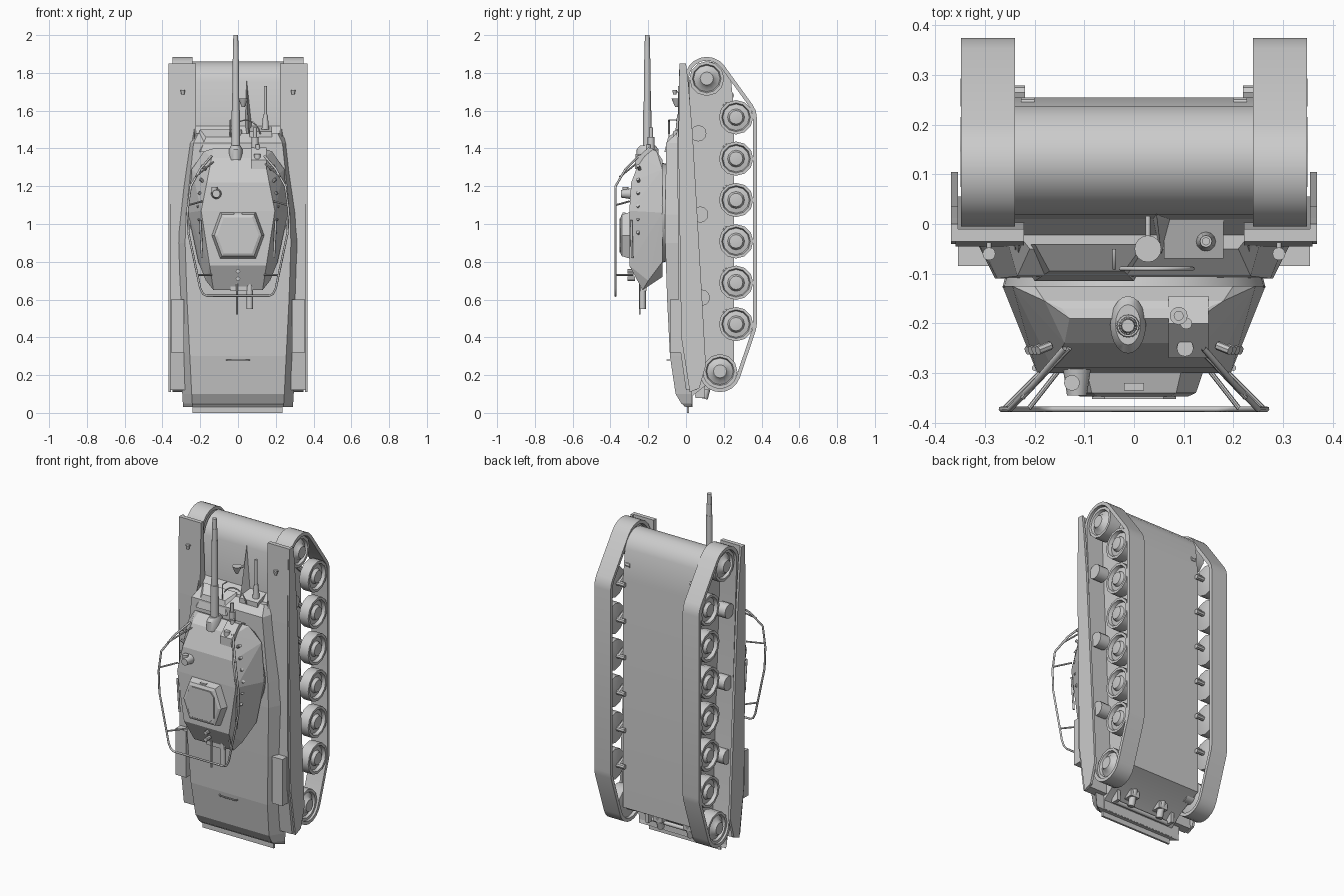
import bpy, bmesh, math
from mathutils import Vector, Matrix
from mathutils.geometry import convex_hull_2d


def finish(name, bm, smooth=False):
    bmesh.ops.recalc_face_normals(bm, faces=bm.faces)
    me = bpy.data.meshes.new(name)
    bm.to_mesh(me)
    bm.free()
    if smooth:
        for p in me.polygons:
            p.use_smooth = True
        me.set_sharp_from_angle(angle=math.radians(35))
    ob = bpy.data.objects.new(name, me)
    bpy.context.collection.objects.link(ob)
    return ob


def hull(name, pts):
    bm = bmesh.new()
    for p in pts:
        bm.verts.new(p)
    bmesh.ops.convex_hull(bm, input=bm.verts[:])
    bmesh.ops.dissolve_limit(bm, angle_limit=0.01, verts=bm.verts[:], edges=bm.edges[:])
    return finish(name, bm)


def skin(name, rings, caps=True, loop=False, smooth=False):
    bm = bmesh.new()
    vs = [[bm.verts.new(p) for p in r] for r in rings]
    n = len(vs[0])
    for k in range(len(vs) if loop else len(vs) - 1):
        a, b = vs[k], vs[(k + 1) % len(vs)]
        for i in range(n):
            j = (i + 1) % n
            bm.faces.new((a[i], a[j], b[j], b[i]))
    if caps and not loop:
        bm.faces.new(vs[0])
        bm.faces.new(vs[-1])
    return finish(name, bm, smooth)


def prism(name, yz, x0, x1, smooth=False):
    return skin(name, [[(x, y, z) for y, z in yz] for x in (x0, x1)], smooth=smooth)


def box(name, x, y, z):
    return prism(name, [(y[0], z[0]), (y[1], z[0]), (y[1], z[1]), (y[0], z[1])], *x)


def rod(name, p, q, r0, r1=None, n=12):
    p, q = Vector(p), Vector(q)
    bm = bmesh.new()
    m = Matrix.Translation((p + q) / 2) @ (q - p).to_track_quat('Z', 'Y').to_matrix().to_4x4()
    bmesh.ops.create_cone(bm, cap_ends=True, segments=n, radius1=r0,
                          radius2=r0 if r1 is None else r1, depth=(q - p).length, matrix=m)
    return finish(name, bm, True)


def lathe(name, prof, y, z, s, n=12):
    return skin(name, [[(s * x, y + r * math.cos(2 * math.pi * i / n), z + r * math.sin(2 * math.pi * i / n))
                        for i in range(n)] for x, r in prof], smooth=True)


def pipe(name, pts, r):
    cu = bpy.data.curves.new(name, 'CURVE')
    cu.dimensions, cu.bevel_depth, cu.bevel_resolution = '3D', r, 1
    sp = cu.splines.new('POLY')
    sp.points.add(len(pts) - 1)
    for q, p in zip(sp.points, pts):
        q.co = (*p, 1)
    ob = bpy.data.objects.new(name, cu)
    bpy.context.collection.objects.link(ob)


# lower hull with rounded nose, flat belly and recessed tail plate
nose = [(0.13 + 0.115 * math.cos(a), 1.72 + 0.14 * math.sin(a)) for a in
        [math.radians(165 - 18 * i) for i in range(9)]]
prism("lower_hull", [(-0.055, 1.44), (0.01, 1.52)] + nose +
      [(0.255, 1.6), (0.255, 0.22), (0.11, 0.15), (0.035, 0.09), (0.035, 0.035), (-0.01, 0.035), (-0.04, 0.1),
       (-0.08, 0.4)], -0.24, 0.24, True)

# upper hull lofted along its length: z, deck half width, deck y, base half width, base y
secs = [(0.03, 0.24, 0.0, 0.29, 0.035), (0.05, 0.242, -0.025, 0.292, 0.03), (0.1, 0.245, -0.055, 0.295, 0.03),
        (0.3, 0.255, -0.085, 0.31, 0.02), (0.6, 0.27, -0.1, 0.33, 0.01), (0.9, 0.28, -0.11, 0.335, 0.0),
        (1.05, 0.275, -0.11, 0.32, 0.0), (1.43, 0.235, -0.105, 0.265, 0.0), (1.48, 0.21, -0.05, 0.25, 0.0)]
skin("upper_hull", [[(-wb, yb, z), (-wt, yt, z), (wt, yt, z), (wb, yb, z)] for z, wt, yt, wb, yb in secs])
box("tail_plate", (-0.24, 0.235), (0.004, 0.016), (0, 0.05))
pipe("deck_handle", [(-0.06, -0.088, 0.28), (-0.05, -0.1, 0.28), (0.05, -0.1, 0.28), (0.06, -0.088, 0.28)], 0.004)
# driver hood, sensor box and its gun, glacis fittings
hull("driver_hood", [(-0.24, -0.05, 1.4), (-0.2, -0.115, 1.38), (0.0, -0.115, 1.38), (0.03, -0.05, 1.4),
                     (-0.2, -0.04, 1.5), (-0.17, -0.095, 1.46), (-0.02, -0.095, 1.46), (0.02, -0.04, 1.5)])
hull("bow_gun_box", [(x, y, z) for x in (0.06, 0.18) for y, z in ((0.015, 1.52), (-0.07, 1.49), (-0.07, 1.38), (0.015, 1.38))])
rod("bow_gun_base", (0.145, -0.035, 1.5), (0.145, -0.035, 1.58), 0.02, 0.012)
rod("bow_gun", (0.145, -0.035, 1.56), (0.145, -0.035, 1.73), 0.008)
hull("splash_ridge", [(0.035, 0.02, 1.48), (0.08, 0.02, 1.48), (0.055, -0.06, 1.48), (0.045, 0.02, 1.77)])
rod("headlight", (0.028, -0.05, 1.62), (0.028, -0.05, 1.665), 0.008, 0.027, 16)
rod("headlight_stem", (0.028, -0.05, 1.64), (0.028, 0.03, 1.64), 0.005)
pipe("cable_guard", [(0.04 + 0.08 * math.sin(t), -0.09, 1.46 + 0.09 * math.cos(t))
                     for t in [-1 + 0.3 * i for i in range(9)]], 0.004)
pipe("front_rail", [(-0.04, -0.06, 1.44), (-0.04, -0.09, 1.45), (-0.04, -0.09, 1.55), (-0.04, -0.05, 1.55)], 0.004)

# running gear
T = 0.02
road = [(0.265, 1.565 - 0.219 * i) for i in range(6)]
circles = [((0.11, 1.77), 0.115), ((0.18, 0.22), 0.11)] + [(c, 0.11) for c in road]
N = 20
outer, inner = [], []
for (cy, cz), r in circles:
    for k in range(N):
        a = 2 * math.pi * k / N
        outer.append(Vector((cy + r * math.cos(a), cz + r * math.sin(a))))
        inner.append(Vector((cy + (r - T) * math.cos(a), cz + (r - T) * math.sin(a))))
ids = convex_hull_2d(outer)
wheel = [(0.27, 0.03), (0.285, 0.091), (0.345, 0.091), (0.345, 0.076), (0.325, 0.07), (0.33, 0.045),
         (0.348, 0.036), (0.35, 0.02)]
drive = [(0.25, 0.05), (0.26, 0.092), (0.335, 0.092), (0.335, 0.076), (0.32, 0.07), (0.33, 0.05), (0.35, 0.035)]
for s, side in ((1, "right"), (-1, "left")):
    skin("track_" + side, [[(s * x, *p[i]) for i in ids] for x, p in
                           ((0.24, outer), (0.348, outer), (0.348, inner), (0.24, inner))], loop=True, smooth=True)
    for i, (y, z) in enumerate(road):
        lathe(f"road_wheel_{side}_{i}", wheel, y, z, s)
        rod(f"swing_arm_{side}_{i}", (s * 0.235, y - 0.06, z + 0.07), (s * 0.26, y, z), 0.014, 0.014, 8)
        rod(f"axle_{side}_{i}", (s * 0.22, y, z), (s * 0.3, y, z), 0.014, 0.014, 8)
    lathe("drive_wheel_" + side, drive, 0.11, 1.77, s)
    lathe("idler_wheel_" + side, drive, 0.18, 0.22, s)
    for nm, y, z in (("drive", 0.11, 1.77), ("idler", 0.18, 0.22)):
        rod(f"{nm}_shaft_{side}", (s * 0.2, y, z), (s * 0.3, y, z), 0.04)
    for y, z in ((0.065, 1.48), (0.075, 1.05), (0.084, 0.61)):
        rod("return_roller_" + side, (s * 0.27, y, z), (s * 0.335, y, z), 0.043)
        rod("roller_axle_" + side, (s * 0.22, y, z), (s * 0.28, y, z), 0.012)
    # fender with outer skirt, stowage box and marker light
    prism("fender_" + side, [(-0.035, 1.85), (-0.01, 1.85), (-0.008, 1.75), (0.012, 1.3), (0.055, 0.12), (0.0, 0.12),
          (-0.04, 0.4), (-0.045, 1.4)], s * 0.222, s * 0.36)
    prism("skirt_" + side, [(-0.035, 1.85), (0.0, 1.85), (0.012, 1.75), (0.035, 1.48), (0.085, 0.61), (0.105, 0.25),
          (0.07, 0.13), (0.02, 0.11), (-0.025, 0.4), (-0.04, 1.4)], s * 0.355, s * 0.369)
    hull("stowage_box_" + side, [(s * a, b, c) for a in (0.285, 0.355) for b in (-0.085, 0.0) for c in (0.32, 0.6)])
    rod("marker_light_" + side, (s * 0.292, -0.06, 1.685), (s * 0.292, -0.06, 1.71), 0.008, 0.013)
    rod("marker_stem_" + side, (s * 0.292, -0.06, 1.7), (s * 0.292, -0.03, 1.7), 0.005)
    hull("fender_fillet_" + side, [(s * 0.23, -0.03, 1.55), (s * 0.21, -0.03, 1.33), (s * 0.27, -0.03, 1.33),
                                   (s * 0.235, -0.085, 1.36)])
    # nose hooks and tail fittings
    rod("nose_hook_" + side, (s * 0.2, 0.24, 1.68), (s * 0.228, 0.24, 1.68), 0.015, 0.015, 8)
    rod("tail_cylinder_" + side, (s * 0.1, 0.095, 0.075), (s * 0.1, 0.14, 0.24), 0.02)
    box("tail_bracket_" + side, (s * 0.07, s * 0.13), (0.07, 0.13), (0.12, 0.18))
    box("tail_lug_" + side, (s * 0.18, s * 0.2), (0.05, 0.1), (0.08, 0.15))
rod("tail_bar", (-0.2, 0.06, 0.09), (0.2, 0.06, 0.09), 0.012)

# turret shell on its ring
rod("turret_ring", (0, -0.09, 1.06), (0, -0.128, 1.06), 0.255, 0.265, 40)
shell = [(0.15, -0.125, 1.34), (0.2, -0.125, 1.34), (0.245, -0.125, 1.29), (0.265, -0.125, 1.06), (0.21, -0.125, 0.8),
         (0.12, -0.125, 0.72), (0.13, -0.19, 1.4), (0.18, -0.155, 1.385), (0.145, -0.17, 1.395), (0.14, -0.24, 1.35),
         (0.165, -0.29, 1.22), (0.195, -0.3, 1.07), (0.15, -0.3, 0.78), (0.13, -0.23, 0.65), (0.17, -0.2, 0.7)]
hull("turret", [(s * x, y, z) for x, y, z in shell for s in (1, -1)])
# mantlet and stepped main gun
skin("mantlet", [[(-0.012 + k * 0.036 * math.cos(a), -0.203 + k * 0.058 * math.sin(a), z)
                  for a in [math.pi * i / 10 for i in range(20)]] for z, k in ((1.34, 1.0), (1.395, 1), (1.415, 0.7))], smooth=True)
lo = 1.4
for i, (hi, r) in enumerate(((1.6, 0.024), (1.87, 0.019), (1.94, 0.016), (2.0, 0.014))):
    rod(f"gun_barrel_{i}", (-0.012, -0.205, lo), (-0.012, -0.205, hi), r, r * 0.92, 16)
    lo = hi - 0.01
# sight housing and secondary gun
hull("sight_housing", [(x, y, z) for x in (0.07, 0.15) for y, z in
     ((-0.145, 1.39), (-0.2, 1.405), (-0.27, 1.34), (-0.27, 1.29), (-0.145, 1.3))])
rod("side_gun_base", (0.09, -0.185, 1.36), (0.09, -0.185, 1.46), 0.018)
rod("side_gun", (0.09, -0.185, 1.45), (0.09, -0.185, 1.51), 0.01)
rod("sight_tube", (0.105, -0.2, 1.34), (0.105, -0.2, 1.42), 0.012)
rod("sight_lens", (0.103, -0.25, 1.32), (0.103, -0.25, 1.37), 0.017)


# stepped hatch and periscope on the roof
def hexring(w, h, y):
    return [(x * w, y, 0.94 + z * h) for x, z in ((-1, 0), (-0.68, 1), (0.68, 1), (1, 0), (0.68, -1), (-0.68, -1))]


skin("hatch_base", [hexring(0.142, 0.125, -0.29), hexring(0.125, 0.11, -0.34), hexring(0.11, 0.095, -0.347)])
skin("hatch_lid", [[(x * 0.085, y, 0.94 + z * 0.09) for x, z in ((-1, -0.7), (-1, 0.7), (-0.7, 1), (0.7, 1), (1, 0.7),
                   (1, -0.7), (0.7, -1), (-0.7, -1))] for y in (-0.33, -0.353)])
box("hatch_visor", (-0.02, 0.02), (-0.335, -0.32), (1.045, 1.06))
rod("periscope", (-0.115, -0.28, 1.16), (-0.115, -0.345, 1.16), 0.03, 0.02, 16)
rod("periscope_eye", (-0.125, -0.32, 1.16), (-0.125, -0.32, 1.195), 0.016)
# tail fittings of the turret
rod("rear_tube", (0.062, -0.23, 0.55), (0.062, -0.23, 0.69), 0.017)
rod("rear_aerial", (-0.005, -0.245, 0.52), (-0.005, -0.245, 0.7), 0.005)
box("rear_bracket", (-0.04, 0.08), (-0.24, -0.21), (0.645, 0.68))
for z in (0.71, 0.75):
    rod("roof_lug", (0, -0.27, z), (0, -0.31, z), 0.012, 0.012, 8)

# smoke tubes and frame aerial round the turret
for s, side in ((1, "right"), (-1, "left")):
    for i in range(6):
        z = 0.94 + 0.07 * i
        x = 0.2 - abs(z - 1.08) * 0.1
        rod(f"smoke_tube_{side}_{i}", (s * (x - 0.01), -0.245, z), (s * (x + 0.015), -0.255, z + 0.018), 0.009, 0.009, 8)
    rod("turret_side_bar_" + side, (s * 0.19, -0.285, 0.82), (s * 0.2, -0.29, 1.02), 0.006)
    for a, b in (((0.13, -0.25, 1.33), (0.225, -0.35, 1.25)), ((0.19, -0.3, 1.12), (0.262, -0.372, 1.1)),
                 ((0.14, -0.28, 0.73), (0.212, -0.372, 0.73))):
        rod("aerial_strut_" + side, (s * a[0], *a[1:]), (s * b[0], *b[1:]), 0.005, 0.005, 8)
half = [(0.14, -0.25, 1.36), (0.2, -0.32, 1.29), (0.25, -0.373, 1.2), (0.267, -0.373, 1.08), (0.262, -0.373, 0.95),
        (0.2, -0.373, 0.66), (0.185, -0.373, 0.63), (0.165, -0.373, 0.62)]
pipe("frame_aerial", half + [(-x, y, z) for x, y, z in reversed(half)], 0.006)
